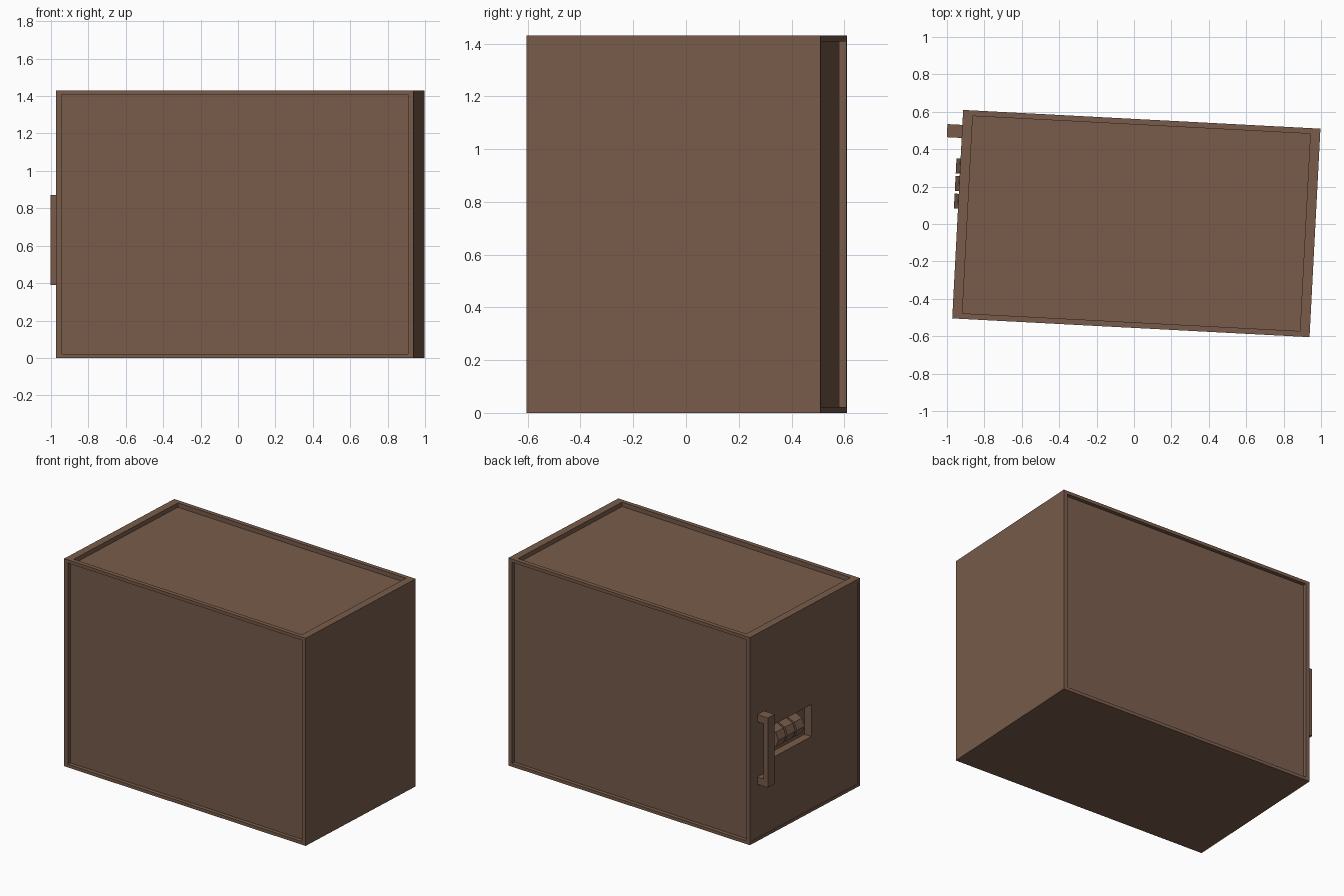
import bpy, bmesh, math
from mathutils import Matrix, Vector

if "Cube" in bpy.data.objects:
    bpy.data.objects.remove(bpy.data.objects["Cube"])

# The whole safe sits slightly turned about z
PLACE = Matrix.Translation((0.0125, 0.0025, 0)) @ Matrix.Rotation(math.radians(-3), 4, 'Z')
HX, HY, H = 0.9565, 0.558, 1.43

brown = bpy.data.materials.new("dark_brown")
brown.diffuse_color = (0.188, 0.107, 0.070, 1)
brown.use_nodes = True
brown.node_tree.nodes["Principled BSDF"].inputs["Base Color"].default_value = brown.diffuse_color


def finish(bm, name):
    bmesh.ops.recalc_face_normals(bm, faces=bm.faces)
    bm.transform(PLACE)
    me = bpy.data.meshes.new(name)
    bm.to_mesh(me)
    bm.free()
    me.materials.append(brown)
    ob = bpy.data.objects.new(name, me)
    bpy.context.collection.objects.link(ob)
    return ob


def recess(bm, normal, lo, hi, depth):
    """Sink a rectangle lo..hi into the outermost face pointing along normal."""
    n = Vector(normal)
    bm.normal_update()
    # the panel is the largest face with this direction
    face = max((f for f in bm.faces if f.normal.dot(n) > 0.99), key=lambda f: f.calc_area())
    c = face.calc_center_median()
    face = bmesh.ops.extrude_discrete_faces(bm, faces=[face])["faces"][0]
    for v in face.verts:
        for i in range(3):
            if abs(n[i]) < 0.5:
                v.co[i] = lo[i] if v.co[i] < c[i] else hi[i]
    face = bmesh.ops.extrude_discrete_faces(bm, faces=[face])["faces"][0]
    bmesh.ops.translate(bm, verts=face.verts, vec=-n * depth)
    bm.normal_update()


# Body with framed panels on front, back, top and door side
bm = bmesh.new()
bmesh.ops.create_cube(bm, size=1, matrix=Matrix.Translation((0, 0, H / 2))
                      @ Matrix.Diagonal((2 * HX, 2 * HY, H, 1)))
for s in (-1, 1):
    recess(bm, (0, s, 0), (-HX + 0.03, 0, 0.022), (HX - 0.03, 0, H - 0.022), 0.026)
recess(bm, (0, 0, 1), (-HX + 0.053, -HY + 0.03, 0), (HX - 0.053, HY - 0.03, 0), 0.03)
recess(bm, (-1, 0, 0), (0, -HY + 0.02, 0.02), (0, HY - 0.02, H - 0.02), 0.003)
# Lock opening in the door
recess(bm, (-1, 0, 0), (0, -0.071, 0.517), (0, 0.397, 0.738), 0.055)
finish(bm, "safe_body")

# Door handle: C-shaped profile extruded sideways
bm = bmesh.new()
x0, x1, z0, z1 = -HX + 0.004, -HX - 0.08, 0.39, 0.87
xi = x1 + 0.035
profile = [(x0, z0), (x1, z0), (x1, z1), (x0, z1),
           (x0, z1 - 0.05), (xi, z1 - 0.05), (xi, z0 + 0.05), (x0, z0 + 0.05)]
face = bm.faces.new([bm.verts.new((x, 0.408, z)) for x, z in profile])
ext = bmesh.ops.extrude_face_region(bm, geom=[face])["geom"]
bmesh.ops.translate(bm, vec=(0, 0.07, 0),
                    verts=[g for g in ext if isinstance(g, bmesh.types.BMVert)])
finish(bm, "door_handle")

# Three combination dials lying in the lock opening
for k in (-1, 0, 1):
    bm = bmesh.new()
    bmesh.ops.create_cone(bm, cap_ends=True, segments=8, radius1=0.072, radius2=0.072, depth=0.08,
                          matrix=Matrix.Translation((-HX + 0.05, 0.163 + 0.094 * k, 0.632))
                          @ Matrix.Rotation(math.pi / 2, 4, 'X'))
    finish(bm, f"lock_dial_{k + 2}")
